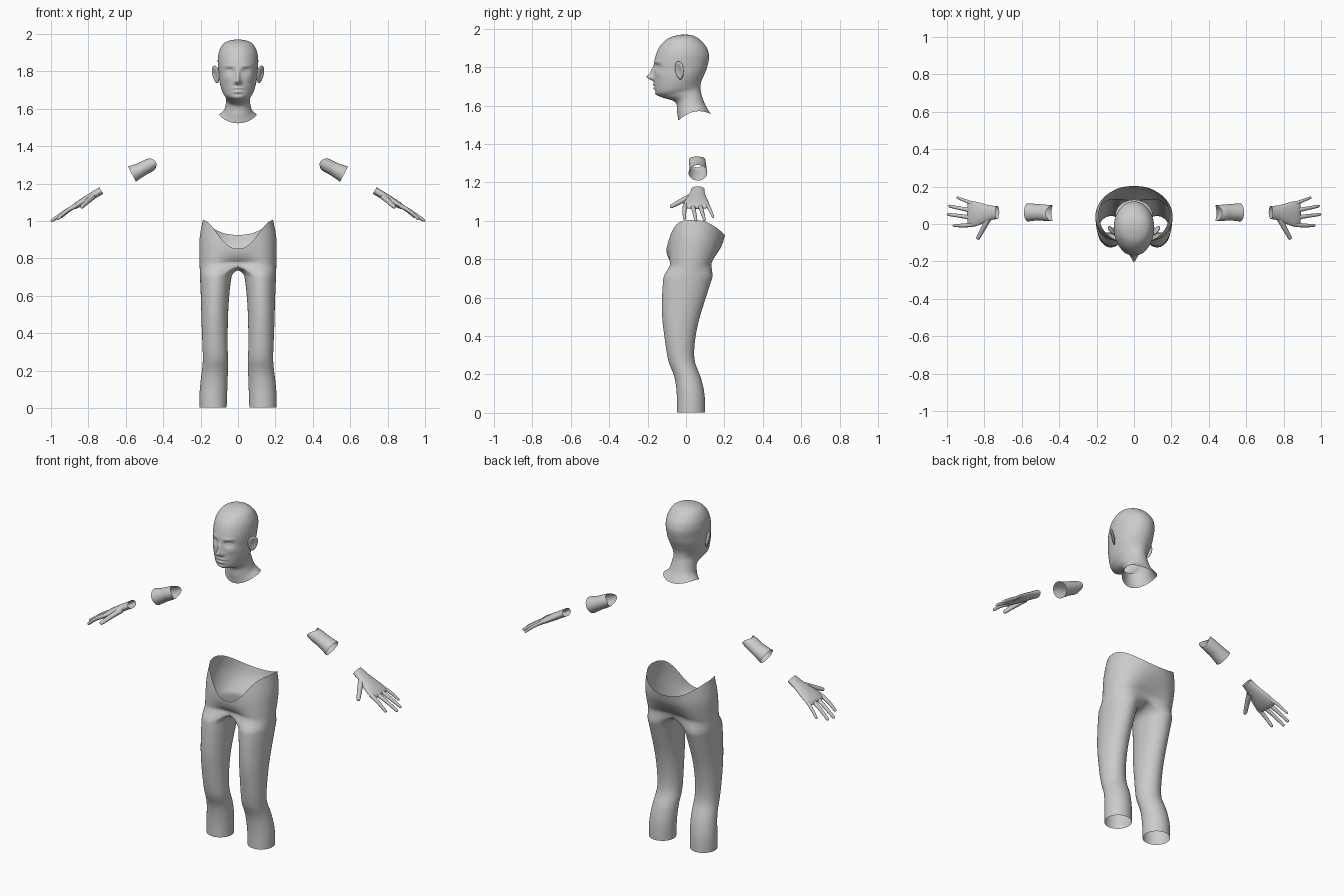
import bpy, bmesh
from math import sin, cos, pi, exp, radians
from mathutils import Vector, Matrix

if "Cube" in bpy.data.objects:
    bpy.data.objects.remove(bpy.data.objects["Cube"])


def smooth_rows(rows, n):
    """Catmull-Rom interpolation of number tuples."""
    out = []
    for i in range(len(rows) - 1):
        quad = [rows[max(0, min(len(rows) - 1, i + j))] for j in (-1, 0, 1, 2)]
        for s in range(n):
            t = s / n
            out.append(tuple(0.5 * (2 * b + (c - a) * t + (2 * a - 5 * b + 4 * c - d) * t * t
                                    + (3 * b - a - 3 * c + d) * t ** 3) for a, b, c, d in zip(*quad)))
    return out + [tuple(rows[-1])]


def loft(bm, rings, cap=False):
    """Skin closed rings of points; optionally close the last one."""
    grid = [[bm.verts.new(p) for p in r] for r in rings]
    n = len(grid[0])
    for a, b in zip(grid, grid[1:]):
        for i in range(n):
            bm.faces.new((a[i], a[(i + 1) % n], b[(i + 1) % n], b[i]))
    if cap:
        bm.faces.new(grid[-1])
    return grid


def ring(c, u, v, n):
    return [Vector(c) + u * cos(2 * pi * i / n) + v * sin(2 * pi * i / n) for i in range(n)]


def finish(name, bm, mirror=True, subdiv=1):
    bmesh.ops.recalc_face_normals(bm, faces=bm.faces)
    for f in bm.faces:
        f.smooth = True
    me = bpy.data.meshes.new(name)
    bm.to_mesh(me)
    bm.free()
    ob = bpy.data.objects.new(name, me)
    bpy.context.collection.objects.link(ob)
    if mirror:
        ob.modifiers.new("mirror", 'MIRROR').merge_threshold = 0.0005
    if subdiv:
        m = ob.modifiers.new("smooth", 'SUBSURF')
        m.levels = m.render_levels = subdiv
    return ob


# Head and neck: front y, z, back y, z, half width, side lift
profile = [
    (-.040, 1.522, .130, 1.555, .100, .030), (-.046, 1.565, .100, 1.605, .074, .008),
    (-.056, 1.618, .080, 1.660, .064, 0), (-.120, 1.641, .075, 1.690, .068, 0),
    (-.155, 1.660, .078, 1.720, .082, 0), (-.163, 1.695, .092, 1.755, .094, 0),
    (-.166, 1.735, .105, 1.785, .101, 0), (-.167, 1.775, .114, 1.815, .104, 0),
    (-.167, 1.815, .120, 1.845, .107, 0), (-.158, 1.860, .119, 1.870, .108, 0),
    (-.137, 1.908, .106, 1.905, .101, 0), (-.096, 1.948, .074, 1.942, .080, 0),
    (-.045, 1.966, .040, 1.963, .045, 0), (-.006, 1.970, .004, 1.970, .004, 0)]
# Face features: x, z, x spread, z spread, forward amount
features = [
    (0, 1.748, .013, .016, .034), (0, 1.775, .010, .024, .016), (.015, 1.741, .009, .009, .009),
    (.043, 1.802, .022, .014, -.017), (.044, 1.800, .015, .007, .010), (.044, 1.799, .016, .0035, -.003),
    (.045, 1.828, .027, .008, .005), (.062, 1.762, .022, .018, .004),
    (0, 1.709, .024, .006, .009), (0, 1.690, .021, .007, .009), (0, 1.699, .028, .003, -.006),
    (0, 1.676, .025, .006, -.004), (0, 1.658, .022, .012, .004)]
bm = bmesh.new()
rings = []
for fy, fz, by, bz, w, lift in smooth_rows(profile, 7):
    r = []
    for i in range(128):
        s, c = sin(2 * pi * i / 128), cos(2 * pi * i / 128)
        p = Vector((w * s, (fy + by) / 2 + (fy - by) / 2 * c, (fz + bz) / 2 + (fz - bz) / 2 * c + lift * s * s))
        if p.y < -.03:
            d = sum(a * exp(-((abs(p.x) - x) / sx) ** 2 - ((p.z - z) / sz) ** 2)
                    for x, z, sx, sz, a in features)
            p.y -= d * min(1, (-.03 - p.y) / .05)
        r.append(p)
    rings.append(r)
loft(bm, rings, True)
finish("head", bm, False, 0)

# Ears: cupped flat shells flaring outwards to the back
bm = bmesh.new()
bmesh.ops.create_uvsphere(bm, u_segments=24, v_segments=16, radius=1)
turn = (Matrix.Translation((.119, -.034, 1.783)) @ Matrix.Rotation(radians(14), 4, 'Y')
        @ Matrix.Rotation(radians(-38), 4, 'Z') @ Matrix.Rotation(radians(8), 4, 'X'))
for v in bm.verts:
    p = v.co.copy()
    rr = (p.y ** 2 + p.z ** 2) ** .5
    x = p.x * .010 - (.008 * (1 - (rr / .75) ** 2) if p.x > 0 and rr < .75 else 0)
    v.co = turn @ Vector((x, p.y * .028 * (1 + .2 * p.z), p.z * .048))
finish("ears", bm)

# Elbow sleeves: short open tubes, narrow in the middle
along = Vector((.88, 0, -.47))
across = Vector((.47, 0, .88))
bm = bmesh.new()
rings = []
for x, z, rz, ry, cy in smooth_rows([(.448, 1.311, .032, .043, .058), (.475, 1.297, .037, .044, .060),
                                     (.515, 1.276, .038, .044, .063), (.567, 1.250, .046, .049, .062)], 4):
    rings.append(ring((x, cy, z), across * rz, Vector((0, ry, 0)), 32))
for k in (0, 1, 2):  # wavy upper hem
    for i, p in enumerate(rings[k]):
        p += along * (.010 * (3 - k) / 3 * cos(4 * pi * i / 32))
loft(bm, rings)
finish("elbow_sleeves", bm)


# Hands: open-wristed palm with tapered fingers
def on_hand(x, y, drop=0):
    return Vector((x, y, 1.160 - .6 * (x - .735) - drop))


bm = bmesh.new()
n = Vector((.52, 0, .86))
rings = [ring(on_hand(x, (a + b) / 2), Vector((0, (b - a) / 2, 0)), n * t, 20)
         for x, a, b, t in [(.731, .026, .097, .021), (.765, .022, .098, .020), (.80, .006, .107, .020),
                            (.84, -.012, .120, .019), (.87, -.019, .125, .016), (.885, -.016, .122, .011),
                            (.891, -.005, .112, .004)]]
loft(bm, rings, True)
fingers = [[(.865, -.004, 0), (.915, -.008, -.002), (.968, -.008, .012)],
           [(.87, .034, 0), (.93, .043, -.003), (1.0, .052, .002)],
           [(.87, .073, 0), (.925, .083, -.003), (.992, .097, .004)],
           [(.86, .108, 0), (.90, .124, .002), (.948, .142, .015)],
           [(.778, .030, .006), (.805, -.022, .014), (.838, -.082, .026)]]
for k, path in enumerate(fingers):
    pts = [on_hand(*p) for p in smooth_rows(path, 4)]
    base = .018 if k == 4 else .0135 if k < 3 else .0115
    rings = []
    for i, p in enumerate(pts):
        d = (pts[min(i + 1, 8)] - pts[max(i - 1, 0)]).normalized()
        u = d.cross(n).normalized()
        rad = base * (1 - .4 * i / 8)
        rings.append(ring(p - (d * .006 if i == 8 else d * 0), u * rad, d.cross(u) * rad, 10))
    rings.append(ring(pts[-1], u * rad * .6, d.cross(u) * rad * .6, 10))
    loft(bm, rings, True)
finish("hands", bm)

# Trousers, one half: leg rows are z, inner x, outer x, front y, back y
legs = [(.002, .060, .206, -.047, .100), (.02, .060, .206, -.047, .100), (.10, .057, .205, -.048, .097),
        (.19, .054, .194, -.060, .076), (.25, .053, .188, -.086, .050), (.31, .055, .189, -.100, .042),
        (.40, .055, .193, -.113, .050), (.50, .053, .196, -.125, .072), (.60, .047, .199, -.125, .104),
        (.67, .039, .202, -.121, .126), (.715, .032, .204, -.117, .141)]
N, OUT = 48, 33  # ring points, of which the first OUT face outwards
bm = bmesh.new()
rings = []
for z, xi, xo, yf, yb in smooth_rows(legs, 2):
    rings.append([((xi + xo) / 2 + (xo - xi) / 2 * cos(t), (yf + yb) / 2 + (yb - yf) / 2 * sin(t), z)
                  for t in (radians(-120 + 7.5 * i) for i in range(N))])


# Pelvis rows: half width, front y, back y, front dent, back dent, front z, side z, back z
def pelvis_row(X, yf, yb, df, db, zf, zs, zb):
    pts = []
    for i in range(OUT):
        t = pi * (i / (OUT - 1) - .5)
        s, c = sin(t), max(0, cos(t))
        y = (yf + yb) / 2 + (yb - yf) / 2 * s
        if s < 0:
            y += df * s ** 8
            z = zs + (zf - zs) * abs(s) ** 4.5
        else:
            y -= db * s ** 8
            z = zs + (zb - zs) * s ** 2
        pts.append((X * c ** .85 if 0 < i < OUT - 1 else 0, y, z))
    return pts


pelvis = [pelvis_row(*r) for r in smooth_rows([
    (.205, -.114, .158, .045, .035, .775, .755, .780), (.207, -.113, .180, .025, .022, .800, .830, .825),
    (.205, -.109, .196, .010, .008, .826, .915, .875), (.188, -.103, .203, 0, 0, .850, 1.004, .925)], 3)]
yf, yb = pelvis[0][0][1], pelvis[0][-1][1]
seam = []
for i in range(1, N - OUT + 1):  # crotch seam from back to front
    f = i / (N - OUT + 1)
    seam.append((0, yb + (yf - yb) * f, .777 - .032 * sin(pi * f)))
grid = loft(bm, rings + [pelvis[0] + seam])
last = grid[-1][:OUT]
for row in pelvis[1:]:
    new = [bm.verts.new(p) for p in row]
    for i in range(OUT - 1):
        bm.faces.new((last[i], last[i + 1], new[i + 1], new[i]))
    last = new
finish("trousers", bm)
